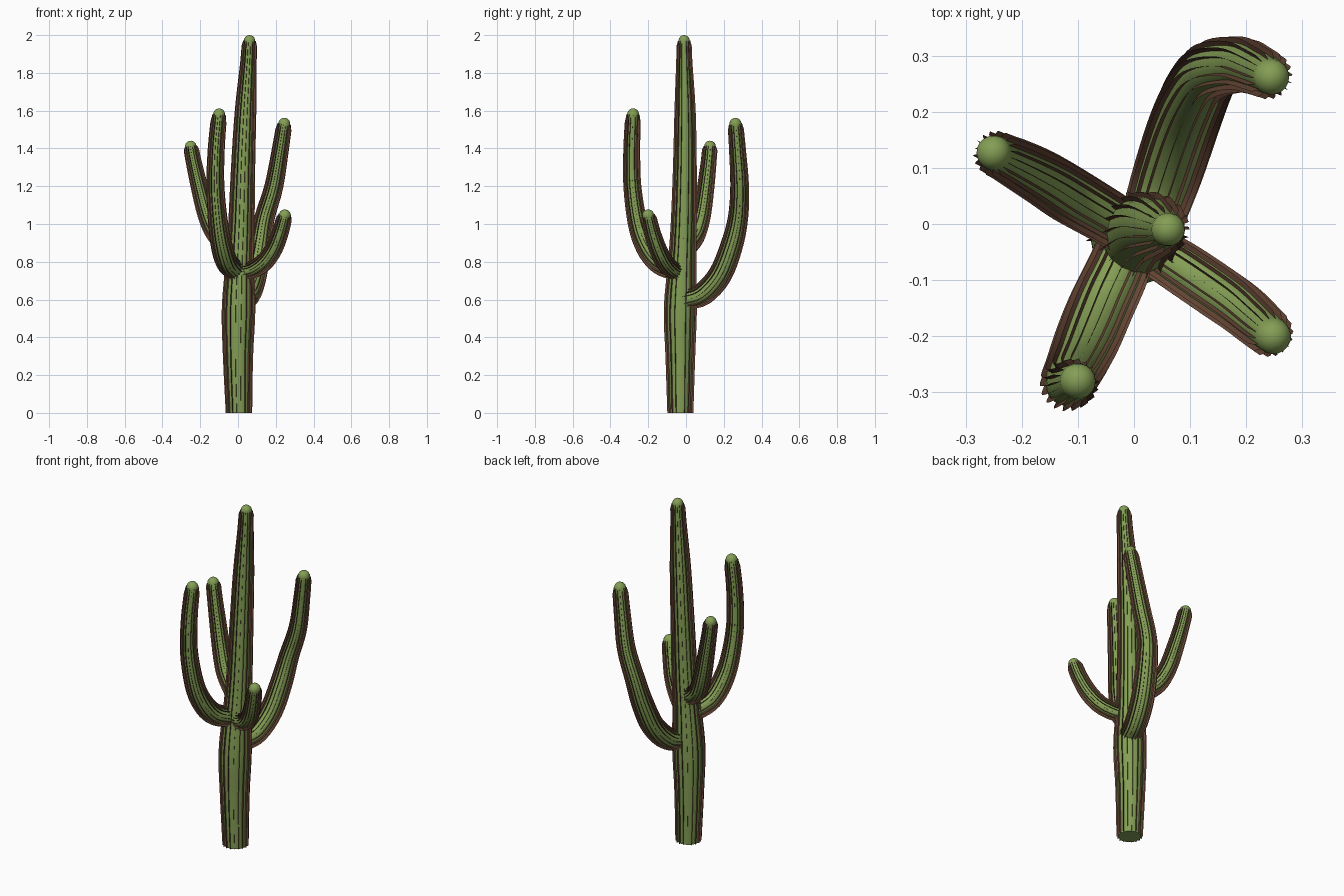
import bpy, bmesh, math
from mathutils import Vector

if "Cube" in bpy.data.objects:
    bpy.data.objects.remove(bpy.data.objects["Cube"])

SIDES = 18      # ribs around each stem
STEPS = 4       # rings between control points
FIN = 0.010     # how far the spine strips stand out


def material(name, col):
    m = bpy.data.materials.new(name)
    m.diffuse_color = (*col, 1)
    m.use_nodes = True
    m.node_tree.nodes["Principled BSDF"].inputs["Base Color"].default_value = m.diffuse_color
    return m


green = material("cactus_green", (0.23, 0.34, 0.09))
brown = material("spine_brown", (0.13, 0.06, 0.035))


def catmull(pts):
    # smooth path through (x, y, z, radius) points
    p = [Vector(q) for q in pts]
    p = [2 * p[0] - p[1]] + p + [2 * p[-1] - p[-2]]
    out = []
    for i in range(1, len(p) - 2):
        a, b, c, d = p[i - 1:i + 3]
        for s in range(STEPS):
            t = s / STEPS
            out.append(0.5 * (2 * b + (c - a) * t + (2 * a - 5 * b + 4 * c - d) * t * t
                              + (3 * b - a - 3 * c + d) * t ** 3))
    out.append(p[-2])
    return out


def finish(bm, name, mat):
    me = bpy.data.meshes.new(name)
    for f in bm.faces:
        f.smooth = len(f.verts) <= 4
    bm.to_mesh(me)
    bm.free()
    me.materials.append(mat)
    bpy.context.collection.objects.link(bpy.data.objects.new(name, me))


def stem(name, pts):
    path = catmull(pts)
    pos = [q.to_3d() for q in path]
    rad = [q[3] for q in path]
    n = len(pos)
    # parallel-transported frames
    frames = []
    u = Vector((1, 0, 0))
    for i in range(n):
        t = (pos[min(i + 1, n - 1)] - pos[max(i - 1, 0)]).normalized()
        if i == 0 and name == "trunk":
            t = Vector((0, 0, 1))
        u = (u - t * u.dot(t))
        if u.length < 0.1:
            u = t.orthogonal()
        u.normalize()
        frames.append((t, u.copy(), t.cross(u)))

    def ring(bm, c, f, r):
        vs = []
        for k in range(SIDES):
            a = 2 * math.pi * k / SIDES
            vs.append(bm.verts.new(c + (f[1] * math.cos(a) + f[2] * math.sin(a)) * r))
        return vs

    # green body with rounded tip
    bm = bmesh.new()
    rings = [ring(bm, pos[i], frames[i], rad[i]) for i in range(n)]
    for j in range(1, 5):
        a = math.pi / 2 * j / 5
        rings.append(ring(bm, pos[-1] + frames[-1][0] * rad[-1] * math.sin(a),
                          frames[-1], rad[-1] * math.cos(a)))
    tip = bm.verts.new(pos[-1] + frames[-1][0] * rad[-1])
    for a, b in zip(rings, rings[1:]):
        for k in range(SIDES):
            m = (k + 1) % SIDES
            bm.faces.new((a[k], a[m], b[m], b[k]))
    for k in range(SIDES):
        bm.faces.new((rings[-1][k], rings[-1][(k + 1) % SIDES], tip))
    bm.faces.new(rings[0][::-1])
    finish(bm, name, green)

    # thin spine strips running along the ribs
    bm = bmesh.new()
    inner = [ring(bm, pos[i], frames[i], rad[i]) for i in range(n)]
    outer = [ring(bm, pos[i], frames[i], rad[i] + FIN * (0.3 if i == n - 1 else 1))
             for i in range(n)]
    for i in range(n - 1):
        for k in range(SIDES):
            bm.faces.new((inner[i][k], outer[i][k], outer[i + 1][k], inner[i + 1][k]))
    finish(bm, name + "_spines", brown)


stem("trunk", [(.005, -.03, 0, .06), (.0, -.03, .3, .070), (.003, -.03, .55, .079),
               (.010, -.02, .8, .066), (.018, -.012, 1.0, .060), (.027, -.006, 1.3, .054),
               (.040, -.005, 1.6, .047), (.055, -.009, 1.85, .034), (.061, -.01, 1.97, .030)])

stem("back_right_arm", [(.03, 0, .60, .046), (.06, .09, .63, .052), (.09, .18, .73, .053),
                        (.115, .24, .88, .050), (.14, .275, 1.03, .044), (.19, .284, 1.2, .040),
                        (.225, .272, 1.4, .035), (.245, .262, 1.53, .032)])

stem("front_left_arm", [(-.01, -.03, .75, .042), (-.03, -.085, .765, .047), (-.06, -.15, .80, .049),
                        (-.085, -.21, .88, .048), (-.105, -.255, 1.0, .043), (-.12, -.284, 1.2, .038),
                        (-.115, -.287, 1.4, .035), (-.1, -.28, 1.58, .032)])

stem("back_left_arm", [(-.01, -.01, .86, .038), (-.06, .02, .89, .040), (-.12, .055, .95, .042),
                       (-.165, .083, 1.05, .040), (-.205, .105, 1.2, .036),
                       (-.235, .12, 1.33, .032), (-.25, .127, 1.41, .031)])

stem("front_right_arm", [(.03, -.045, .75, .034), (.08, -.075, .76, .038), (.14, -.115, .80, .039),
                         (.19, -.15, .87, .038), (.225, -.18, .96, .035), (.248, -.2, 1.045, .032)])
